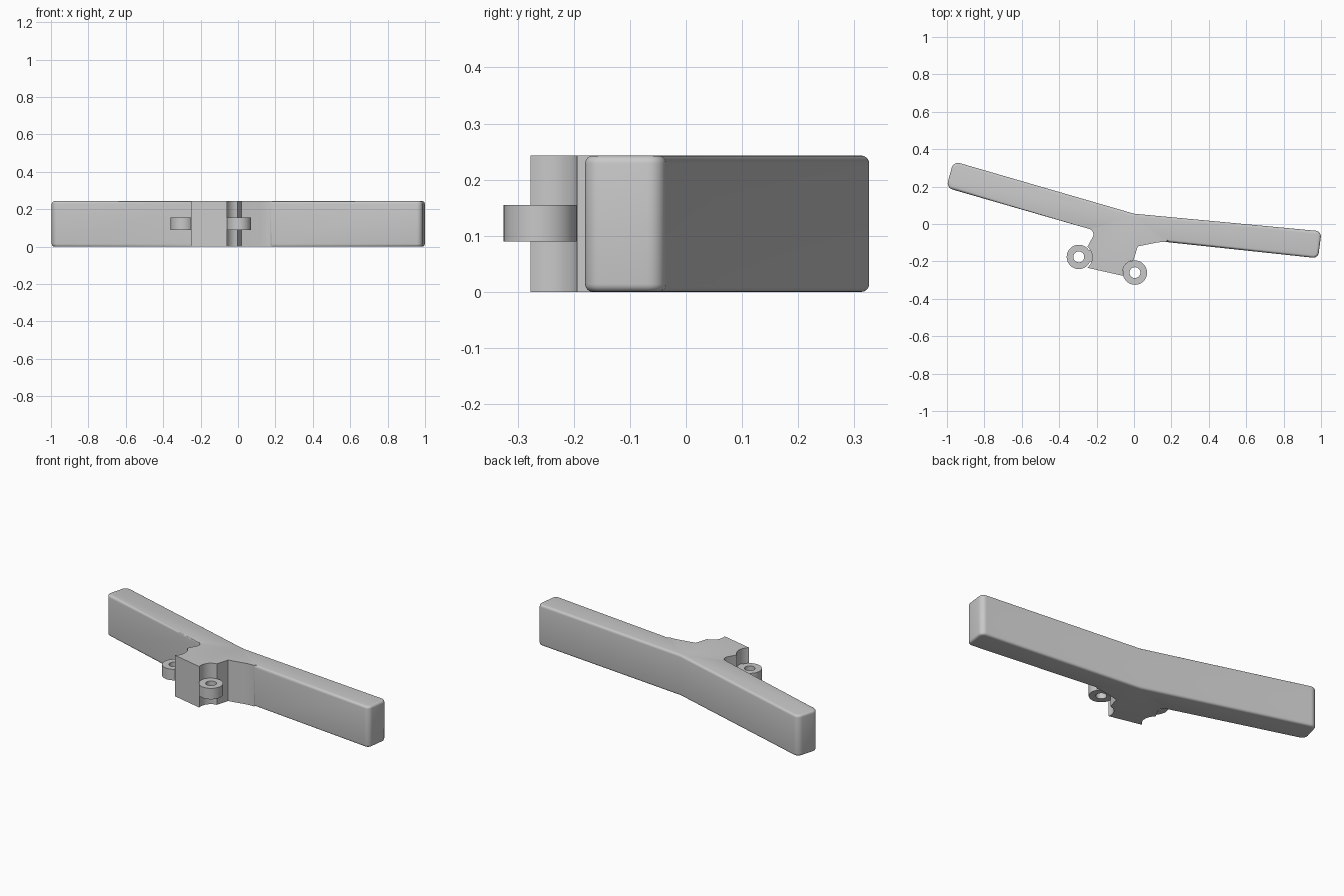
import bpy, bmesh
from math import sin, cos, tan, atan2, pi, tau
from mathutils import Vector

cube = bpy.data.objects.get("Cube")
if cube:
    bpy.data.objects.remove(cube, do_unlink=True)

HEIGHT = 0.243
RING_Z = (0.09, 0.155)
RING_R, HOLE_R = 0.065, 0.029

grey = bpy.data.materials.new("plain grey")
grey.use_nodes = True
colour = (0.58, 0.58, 0.58, 1)
grey.diffuse_color = colour
grey.node_tree.nodes["Principled BSDF"].inputs["Base Color"].default_value = colour


def finish(bm, name):
    bmesh.ops.recalc_face_normals(bm, faces=bm.faces)
    mesh = bpy.data.meshes.new(name)
    bm.to_mesh(mesh)
    bm.free()
    mesh.materials.append(grey)
    ob = bpy.data.objects.new(name, mesh)
    bpy.context.collection.objects.link(ob)
    bpy.ops.object.select_all(action="DESELECT")
    bpy.context.view_layer.objects.active = ob
    ob.select_set(True)
    bpy.ops.object.shade_smooth_by_angle(angle=0.6)


def fillet(before, corner, after, r, n=6):
    """Arc of radius r that rounds a corner."""
    c = Vector(corner)
    a, b = (Vector(before) - c).normalized(), (Vector(after) - c).normalized()
    half = a.angle(b) / 2
    mid = c + (a + b).normalized() * (r / sin(half))
    reach = r / tan(half)
    p, q = c + a * reach - mid, c + b * reach - mid
    start = atan2(p.y, p.x)
    sweep = (atan2(q.y, q.x) - start + pi) % tau - pi
    return [mid + Vector((cos(start + sweep * i / n), sin(start + sweep * i / n))) * r
            for i in range(n + 1)]


def socket(centre, start, end, n=10):
    """Hollow around a ring, running clockwise between two points."""
    c = Vector(centre)
    p, q = Vector(start) - c, Vector(end) - c
    a0 = atan2(p.y, p.x)
    sweep = -((a0 - atan2(q.y, q.x)) % tau)
    return [c + Vector((cos(a0 + sweep * i / n), sin(a0 + sweep * i / n)))
            * (p.length + (q.length - p.length) * i / n) for i in range(n + 1)]


# Plan outline of both arms and the central block, anticlockwise
left_ring, right_ring = (-0.295, -0.176), (0.005, -0.26)
back = (0, 0.055)
left_back, left_front = (-0.965, 0.335), (-1.004, 0.194)
left_neck, right_neck, right_root = (-0.203, -0.037), (0.02, -0.12), (0.15, -0.094)
right_front, right_back = (0.984, -0.183), (1.003, -0.039)
left_hollow = socket(left_ring, (-0.249, -0.122), (-0.25, -0.234))
right_hollow = socket(right_ring, (-0.06, -0.277), (-0.003, -0.194))

outline = [Vector(back)]
outline += fillet(back, left_back, left_front, 0.035)
outline += fillet(left_back, left_front, left_neck, 0.035)
outline += fillet(left_front, left_neck, left_hollow[0], 0.03)
outline += left_hollow + right_hollow
outline += [Vector(right_neck)]
outline += fillet(right_neck, right_root, right_front, 0.2)
outline += fillet(right_root, right_front, right_back, 0.03)
outline += fillet(right_front, right_back, back, 0.03)


def extrude_up(bm, points, z0, z1):
    lower, upper = ([bm.verts.new((p.x, p.y, z)) for p in points] for z in (z0, z1))
    bm.faces.new(lower)
    bm.faces.new(upper)
    for i in range(len(points)):
        j = (i + 1) % len(points)
        bm.faces.new((lower[i], lower[j], upper[j], upper[i]))
    bmesh.ops.recalc_face_normals(bm, faces=bm.faces)


def on_arm_rim(edge):
    a, b = (v.co for v in edge.verts)
    m = (a + b) / 2
    return abs(a.z - b.z) < 0.001 and not (-0.27 < m.x < 0.2 and m.y < -0.02)


# Body: extruded outline with softened rims on the arms only
bm = bmesh.new()
extrude_up(bm, outline, 0, HEIGHT)
bmesh.ops.bevel(bm, geom=[e for e in bm.edges if on_arm_rim(e)], offset=0.014,
                offset_type="OFFSET", segments=4, profile=0.5, affect="EDGES")
finish(bm, "body_with_arms")


# Hinge rings with a short web joining each to the block
def hinge_ring(name, centre, n=40):
    bm = bmesh.new()
    z0, z1 = RING_Z
    loops = [[bm.verts.new((centre[0] + r * cos(tau * i / n),
                            centre[1] + r * sin(tau * i / n), z)) for i in range(n)]
             for r, z in ((RING_R, z0), (RING_R, z1), (HOLE_R, z1), (HOLE_R, z0))]
    for k in range(4):
        a, b = loops[k], loops[(k + 1) % 4]
        for i in range(n):
            j = (i + 1) % n
            bm.faces.new((a[i], a[j], b[j], b[i]))
    finish(bm, name)


def hinge_web(name, centre):
    way = (Vector((-0.13, -0.16)) - Vector(centre)).normalized()
    side = Vector((-way.y, way.x)) * 0.03
    near, far = Vector(centre) + way * 0.05, Vector(centre) + way * 0.085
    bm = bmesh.new()
    extrude_up(bm, (near - side, far - side, far + side, near + side), *RING_Z)
    finish(bm, name)


for label, centre in (("right", left_ring), ("left", right_ring)):
    hinge_ring(label + "_hinge_ring", centre)
    hinge_web(label + "_hinge_web", centre)
